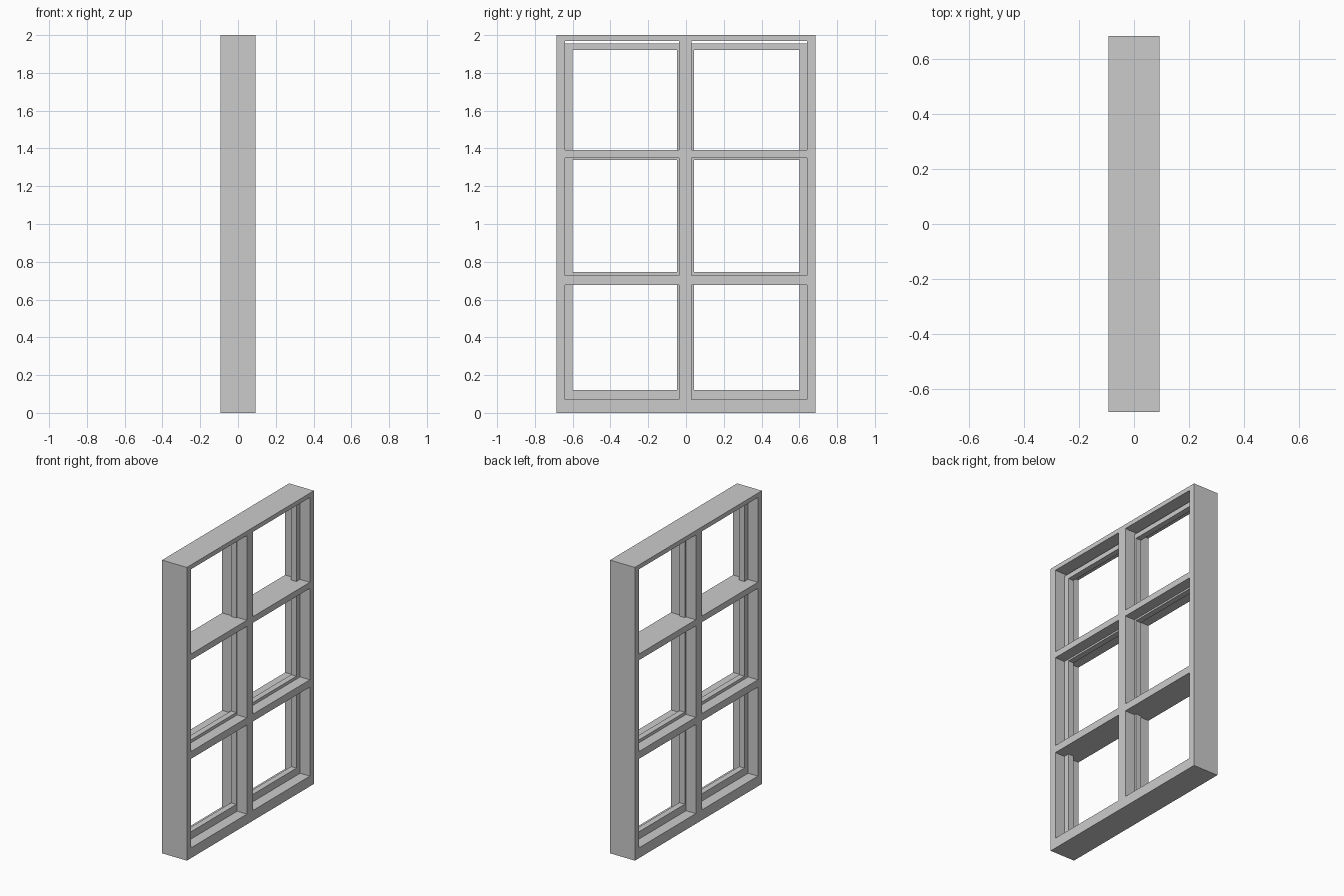
import bpy, bmesh
from mathutils import Matrix, Vector

if "Cube" in bpy.data.objects:
    bpy.data.objects.remove(bpy.data.objects["Cube"])


def bar(name, depth, y0, y1, z0, z1):
    """Box centred on x = 0, given by its y and z extents."""
    bm = bmesh.new()
    bmesh.ops.create_cube(bm, size=1)
    bmesh.ops.scale(bm, vec=(depth, y1 - y0, z1 - z0), verts=bm.verts)
    bmesh.ops.translate(bm, vec=(0, (y0 + y1) / 2, (z0 + z1) / 2), verts=bm.verts)
    mesh = bpy.data.meshes.new(name)
    bm.to_mesh(mesh)
    bm.free()
    obj = bpy.data.objects.new(name, mesh)
    bpy.context.collection.objects.link(obj)
    return obj


FRAME, SASH = 0.187, 0.04   # depths along x
W, IN = 0.685, 0.641        # outer and inner half widths
M0, M1 = -0.037, 0.028      # mullion sides

# Outer frame: two full-height jambs, sill and head between them
bar("left_jamb", FRAME, -W, -IN, 0, 2)
bar("right_jamb", FRAME, IN, W, 0, 2)
bar("sill", FRAME, -IN, IN, 0, 0.07)
bar("head", FRAME, -IN, IN, 1.97, 2)

# Centre mullion and the transoms dividing the panes
bar("mullion", FRAME, M0, M1, 0.07, 1.97)
for row, (z0, z1) in enumerate([(0.677, 0.727), (1.35, 1.392)]):
    bar(f"transom_left_{row}", FRAME, -IN, M0, z0, z1)
    bar(f"transom_right_{row}", FRAME, M1, IN, z0, z1)

# Thin sash strips in the middle of the depth; an open slit stays under the head
TOP = 1.955
columns = {"left": (-IN, -0.602, -0.047, M0), "right": (M1, 0.042, 0.602, IN)}
rows = [(0.07, 0.677), (0.727, 1.35), (1.392, TOP)]
rails = [(0.07, 0.12), (0.727, 0.747), (1.338, 1.35), (1.922, TOP)]
for side, (a, b, c, d) in columns.items():
    for i, (z0, z1) in enumerate(rows):
        bar(f"sash_stile_{side}_{i}_a", SASH, a, b, z0, z1)
        bar(f"sash_stile_{side}_{i}_b", SASH, c, d, z0, z1)
    for i, (z0, z1) in enumerate(rails):
        bar(f"sash_rail_{side}_{i}", SASH, b, c, z0, z1)
